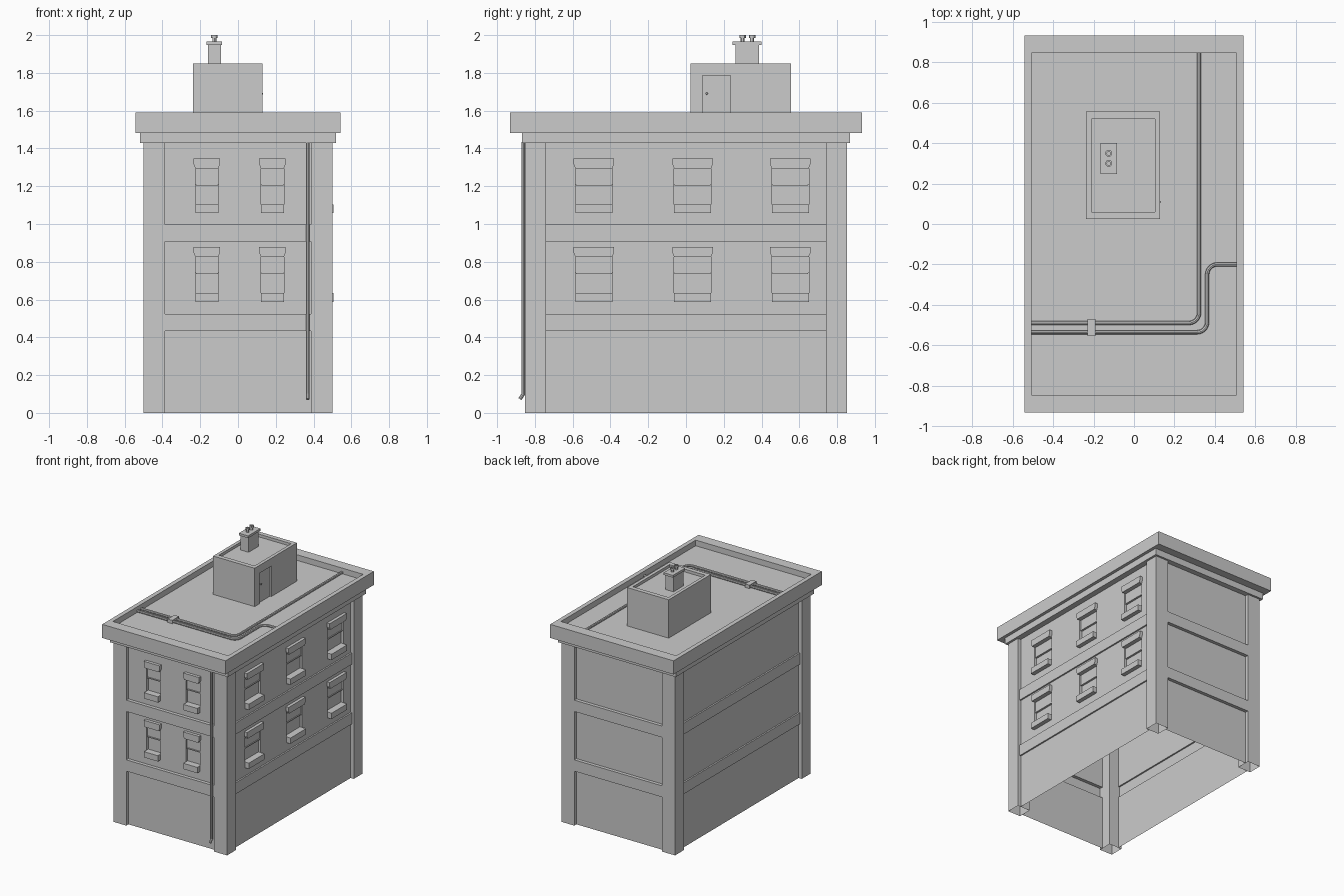
import bpy, math
from mathutils import Vector

if "Cube" in bpy.data.objects:
    bpy.data.objects.remove(bpy.data.objects["Cube"])


def mesh(name, verts, faces, smooth=False):
    me = bpy.data.meshes.new(name)
    me.from_pydata([tuple(v) for v in verts], [], faces)
    ob = bpy.data.objects.new(name, me)
    bpy.context.collection.objects.link(ob)
    if smooth:
        bpy.ops.object.select_all(action='DESELECT')
        ob.select_set(True)
        bpy.context.view_layer.objects.active = ob
        bpy.ops.object.shade_smooth_by_angle()
    return ob


def prism(name, P, profile, d0, d1, back=False):
    """Extrude a (u, v) profile outward from a wall plane."""
    n = len(profile)
    verts = [P(u, v, d0) for u, v in profile] + [P(u, v, d1) for u, v in profile]
    faces = [[i, (i + 1) % n, n + (i + 1) % n, n + i] for i in range(n)]
    faces.append(list(range(n, 2 * n)))
    if back:
        faces.append(list(range(n))[::-1])
    return mesh(name, verts, faces)


def rect(u0, u1, v0, v1):
    return [(u0, v0), (u1, v0), (u1, v1), (u0, v1)]


def flat(x, y, z):
    return Vector((x, y, z))


def rings(name, cx, cy, sections):
    """Stack of rectangles (half x, half y, z), closed by the last one."""
    verts, faces = [], []
    for hx, hy, z in sections:
        verts += [(cx - hx, cy - hy, z), (cx + hx, cy - hy, z),
                  (cx + hx, cy + hy, z), (cx - hx, cy + hy, z)]
    for k in range(len(sections) - 1):
        for i in range(4):
            a, b = 4 * k + i, 4 * k + (i + 1) % 4
            faces.append([a, b, b + 4, a + 4])
    e = 4 * (len(sections) - 1)
    faces.append([e, e + 1, e + 2, e + 3])
    return mesh(name, verts, faces)


def wall(name, P, u0, u1, v0, v1, holes=()):
    """Flat wall with rectangular openings."""
    us = sorted({u0, u1} | {h[0] for h in holes} | {h[1] for h in holes})
    vs = sorted({v0, v1} | {h[2] for h in holes} | {h[3] for h in holes})
    verts = [P(u, v, 0) for v in vs for u in us]
    faces, n = [], len(us)
    for j in range(len(vs) - 1):
        for i in range(n - 1):
            cu, cv = (us[i] + us[i + 1]) / 2, (vs[j] + vs[j + 1]) / 2
            if not any(a < cu < b and c < cv < d for a, b, c, d in holes):
                faces.append([j * n + i, j * n + i + 1, (j + 1) * n + i + 1, (j + 1) * n + i])
    return mesh(name, verts, faces)


def recess(name, P, u0, u1, v0, v1, levels):
    """Reveal and stepped panes; levels = [(v_low, v_high, depth), ...]."""
    deep = max(l[2] for l in levels)
    c = [P(u, v, d) for d in (0, -deep) for u, v in rect(u0, u1, v0, v1)]
    faces = [[i, i + 4, (i + 1) % 4 + 4, (i + 1) % 4] for i in range(4)]
    for a, b, d in levels:
        k = len(c)
        c += [P(u, v, -d) for u, v in rect(u0, u1, a, b)]
        faces.append([k, k + 1, k + 2, k + 3])
    return mesh(name, c, faces)


def window(name, P, c, w, z0):
    u0, u1, top = c - w, c + w, z0 + 0.29
    s, mid, h = z0 + 0.046, z0 + 0.153, top - 0.052
    recess(name + "_sashes", P, u0, u1, s, h, [(mid, h, 0.010), (s, mid, 0.02)])
    prism(name + "_sash_bar", P, rect(u0 + .003, u1 - .003, mid - .005, mid + .003), -0.02, -0.004)
    prism(name + "_sill", P, rect(u0, u1, z0, s), 0, 0.034)
    W = w + 0.009
    prism(name + "_lintel", P, [(u0, h), (u1, h), (c + W, top - .03), (c + W, top),
                                (c - W, top), (c - W, top - .03)], 0, 0.024)
    return (u0, u1, s, h)


def pipe(name, pts, r=0.01, bend=0.05):
    pts = [Vector(p) for p in pts]
    path = [pts[0]]
    for a, b, c in zip(pts, pts[1:], pts[2:]):
        p, q = b + (a - b).normalized() * bend, b + (c - b).normalized() * bend
        o = p + q - b
        for i in range(7):
            t = i / 6 * math.pi / 2
            path.append(o + (p - o) * math.cos(t) + (q - o) * math.sin(t))
    path.append(pts[-1])
    cu = bpy.data.curves.new(name, 'CURVE')
    cu.dimensions, cu.bevel_depth, cu.bevel_resolution, cu.use_fill_caps = '3D', r, 2, True
    sp = cu.splines.new('POLY')
    sp.points.add(len(path) - 1)
    for s, p in zip(sp.points, path):
        s.co = (*p, 1)
    ob = bpy.data.objects.new(name, cu)
    bpy.context.collection.objects.link(ob)
    bpy.ops.object.select_all(action='DESELECT')
    ob.select_set(True)
    bpy.context.view_layer.objects.active = ob
    bpy.ops.object.convert(target='MESH')
    bpy.ops.object.shade_smooth_by_angle()


# Facades: plane mapping, half width, band projection, window centres, window half width
FY, SX = 0.825, 0.472
sides = {
    "front": (lambda u, v, d: Vector((u, -FY - d, v)), 0.388, 0.027, (-0.165, 0.182), 0.061),
    "right": (lambda u, v, d: Vector((SX + d, u, v)), 0.742, 0.012, (-0.488, 0.035, 0.552), 0.098),
    "back": (lambda u, v, d: Vector((-u, FY + d, v)), 0.388, 0.027, (), 0),
    "left": (lambda u, v, d: Vector((-SX - d, -u, v)), 0.742, 0.012, (), 0),
}
floors = [(0, 0.433, None), (0.523, 0.908, 0.588), (0.998, 1.43, 1.057)]
for side, (P, hw, proj, centres, w) in sides.items():
    for k, (z0, z1, wz) in enumerate(floors):
        holes = []
        if wz:
            holes = [window(f"{side}_window_{k}_{i}", P, c, w, wz) for i, c in enumerate(centres)]
        wall(f"{side}_panel_{k}", P, -hw, hw, z0, z1, holes)
    for k, (z0, z1) in enumerate([(0.433, 0.523), (0.908, 0.998)]):
        prism(f"{side}_band_{k}", P, rect(-hw, hw, z0, z1), 0, proj)

# Corner pillars, open at the bottom
for sx in (-1, 1):
    for sy in (-1, 1):
        rings("corner_pillar", sx * 0.4435, sy * 0.797,
              [(0.0565, 0.055, 0), (0.0565, 0.055, 1.43)])

# Cornice, parapet and roof deck
ROOF = 1.545
rings("cornice_and_roof", 0, 0, [
    (0.46, 0.81, 1.43), (0.518, 0.868, 1.43), (0.518, 0.868, 1.482), (0.543, 0.932, 1.482),
    (0.543, 0.932, 1.59), (0.508, 0.847, 1.59), (0.508, 0.847, ROOF)])

# Roof hut with a recessed door on the right
hx0, hx1, hy0, hy1, ht = -0.237, 0.129, 0.025, 0.556, 1.85
mesh("hut_walls", [(hx1, hy0, ROOF), (hx0, hy0, ROOF), (hx0, hy1, ROOF), (hx1, hy1, ROOF),
                   (hx1, hy0, ht), (hx0, hy0, ht), (hx0, hy1, ht), (hx1, hy1, ht)],
     [[1, 0, 4, 5], [2, 1, 5, 6], [3, 2, 6, 7]])
H = lambda u, v, d: Vector((hx1 + d, u, v))
wall("hut_door_wall", H, hy0, hy1, ROOF, ht, [(0.088, 0.236, ROOF, 1.787)])
recess("hut_door", H, 0.088, 0.236, ROOF, 1.787, [(ROOF, 1.787, 0.012)])
rings("hut_roof", (hx0 + hx1) / 2, (hy0 + hy1) / 2,
      [(0.183, 0.2655, ht), (0.157, 0.23, ht), (0.157, 0.23, 1.828)])
bpy.ops.mesh.primitive_uv_sphere_add(segments=10, ring_count=6, radius=0.006,
                                     location=(0.127, 0.11, 1.69))
bpy.context.object.name = "door_knob"
pipe("knob_stem", [(0.115, 0.11, 1.69), (0.127, 0.11, 1.69)], 0.003)

# Chimney stack, cap and pots
rings("chimney", -0.125, 0.324, [
    (0.035, 0.062, 1.828), (0.035, 0.062, 1.948), (0.041, 0.077, 1.948), (0.041, 0.077, 1.966)])
for cy in (0.30, 0.35):
    prof = [(0.011, 1.966), (0.011, 1.986), (0.017, 1.986), (0.017, 2.0), (0.009, 2.0), (0.009, 1.972)]
    n = 12
    vs = [(-0.125 + r * math.cos(2 * math.pi * i / n), cy + r * math.sin(2 * math.pi * i / n), z)
          for r, z in prof for i in range(n)]
    fs = [[k * n + i, k * n + (i + 1) % n, (k + 1) * n + (i + 1) % n, (k + 1) * n + i]
          for k in range(len(prof) - 1) for i in range(n)]
    fs.append([(len(prof) - 1) * n + i for i in range(n)])
    mesh("chimney_pot", vs, fs, True)

# Roof pipes and their clamp
pz = ROOF + 0.010
pipe("long_roof_pipe", [(-0.508, -0.49, pz), (0.322, -0.49, pz), (0.322, 0.847, pz)])
pipe("short_roof_pipe", [(-0.508, -0.536, pz), (0.362, -0.536, pz), (0.362, -0.2, pz), (0.508, -0.2, pz)])
prism("pipe_clamp", flat, rect(-0.23, -0.19, -0.555, -0.47), ROOF, ROOF + 0.027)

# Downpipe on the front with a kicked-out foot
pipe("downpipe", [(0.37, -0.861, 1.435), (0.37, -0.861, 0.095)], 0.0095)
pipe("downpipe_foot", [(0.37, -0.861, 0.1), (0.37, -0.879, 0.073)], 0.0095)
